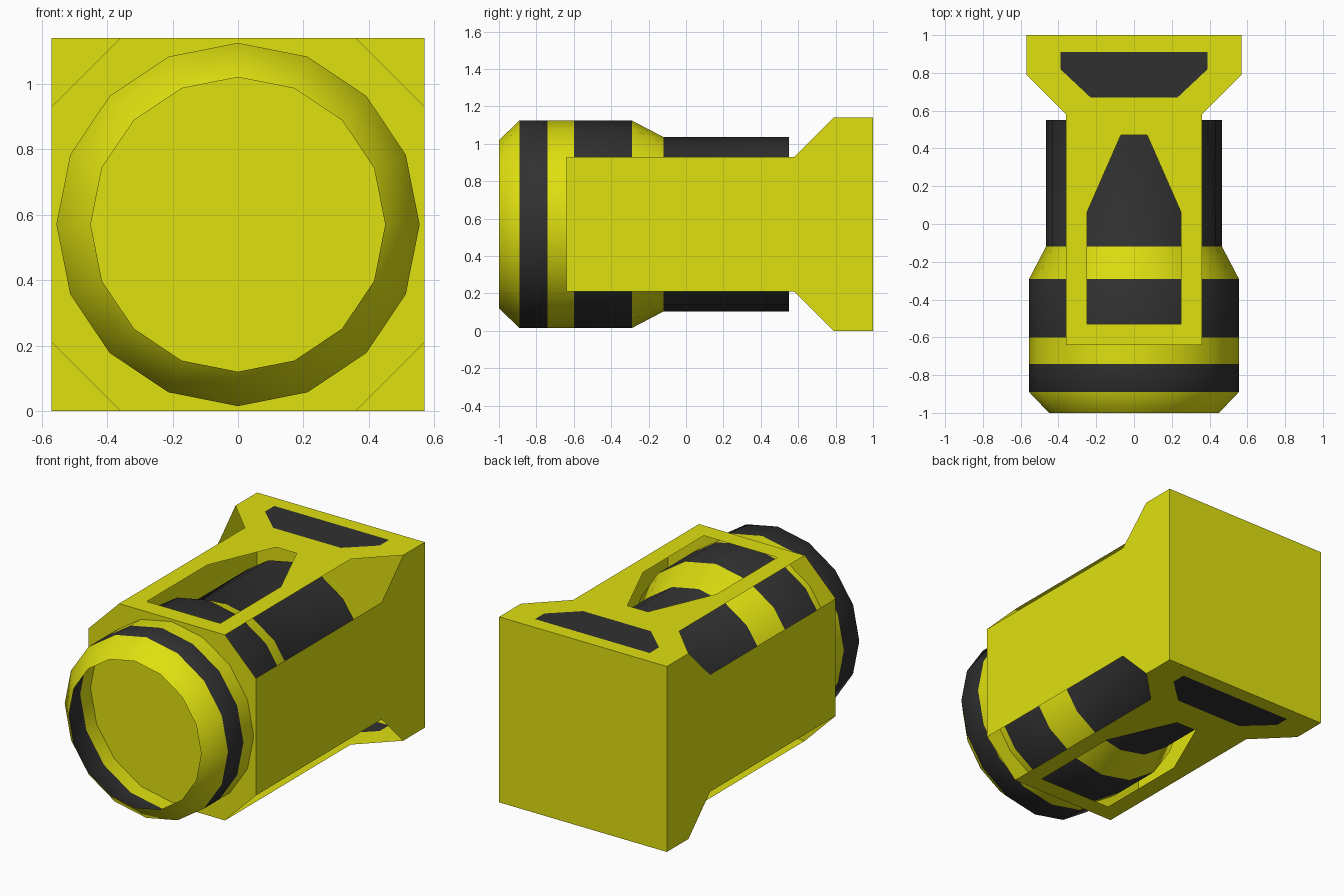
import bpy, bmesh, math
from mathutils import Vector

if "Cube" in bpy.data.objects:
    bpy.data.objects.remove(bpy.data.objects["Cube"])


def material(name, color):
    m = bpy.data.materials.new(name)
    m.use_nodes = True
    m.diffuse_color = color
    m.node_tree.nodes["Principled BSDF"].inputs["Base Color"].default_value = color
    return m


YELLOW = material("yellow", (0.74, 0.75, 0.005, 1))
BLACK = material("black", (0.03, 0.03, 0.03, 1))

HALF = 0.57      # half width of the square housing, also its centre height
FLAT = 0.36      # half width of the narrow plate section
FRONT, BACK = -0.64, 1.0
FLARE = (0.58, 0.79)
SIDES = 16


def finish(bm, name):
    mesh = bpy.data.meshes.new(name)
    bm.to_mesh(mesh)
    bm.free()
    for m in (YELLOW, BLACK):
        mesh.materials.append(m)
    ob = bpy.data.objects.new(name, mesh)
    bpy.context.collection.objects.link(ob)
    return ob


def mirrored(half):
    """Close a right-hand outline by mirroring it across the middle."""
    return half + [(-x, y) for x, y in reversed(half)]


def sheet(name, place, normal, outline, hole=None, patch=None):
    """Thin panel from a 2D outline, with an optional hole and a dark patch."""
    bm = bmesh.new()
    normal = Vector(normal)
    edges, loops = [], {}
    for key, loop in (("outline", outline), ("hole", hole), ("patch", patch)):
        if loop:
            vs = [bm.verts.new(place(*p)) for p in loop]
            loops[key] = vs
            edges += [bm.edges.new((vs[i - 1], vs[i])) for i in range(len(vs))]
    bmesh.ops.triangle_fill(bm, edges=edges, use_beauty=True, normal=normal)
    if patch:
        bm.faces.new(loops["patch"]).material_index = 1
    for f in bm.faces:
        f.normal_update()
        if f.normal.dot(normal) < 0:
            f.normal_flip()
    return finish(bm, name)


# Flared panels on the four sides of the housing
panel = mirrored([(FLAT, FRONT), (FLAT, FLARE[0]), (HALF, FLARE[1]), (HALF, BACK)])
window = mirrored([(0.25, -0.53), (0.25, 0.06), (0.07, 0.47)])
dark_patch = mirrored([(0.23, 0.67), (0.39, 0.82), (0.39, 0.91)])

for s, word in ((1, "top"), (-1, "bottom")):
    sheet(word + "_panel", lambda x, y: (x, y, HALF + s * HALF), (0, 0, s),
          panel, window, dark_patch)
for s, word in ((1, "left"), (-1, "right")):
    sheet(word + "_panel", lambda x, y: (s * HALF, y, HALF + x), (s, 0, 0), panel)

# Square back panel and eight-sided front panel
sheet("back_panel", lambda x, z: (x, BACK, HALF + z), (0, 1, 0),
      mirrored([(HALF, -HALF), (HALF, HALF)]))
sheet("front_panel", lambda x, z: (x, FRONT, HALF + z), (0, -1, 0),
      mirrored([(FLAT, -HALF), (HALF, -FLAT), (HALF, FLAT), (FLAT, HALF)]))

# Striped barrel: position and radius of each ring; bands alternate in colour
profile = [(-1.0, 0.45), (-0.89, 0.555), (-0.74, 0.555), (-0.6, 0.555),
           (-0.29, 0.555), (-0.12, 0.466), (0.55, 0.466)]
bm = bmesh.new()
rings = []
for y, r in profile:
    angles = [2 * math.pi * i / SIDES for i in range(SIDES)]
    rings.append([bm.verts.new((r * math.cos(a), y, HALF + r * math.sin(a)))
                  for a in angles])
for band, (a, b) in enumerate(zip(rings, rings[1:])):
    for i in range(SIDES):
        f = bm.faces.new((a[i - 1], a[i], b[i], b[i - 1]))
        f.material_index = band % 2
bm.faces.new(rings[-1]).material_index = 1
bmesh.ops.recalc_face_normals(bm, faces=bm.faces)
bm.normal_update()
if bm.faces[0].normal.y > 0:
    bmesh.ops.reverse_faces(bm, faces=bm.faces)
barrel = finish(bm, "barrel")

bpy.ops.object.select_all(action="DESELECT")
barrel.select_set(True)
bpy.context.view_layer.objects.active = barrel
bpy.ops.object.shade_smooth_by_angle(angle=math.radians(60))
